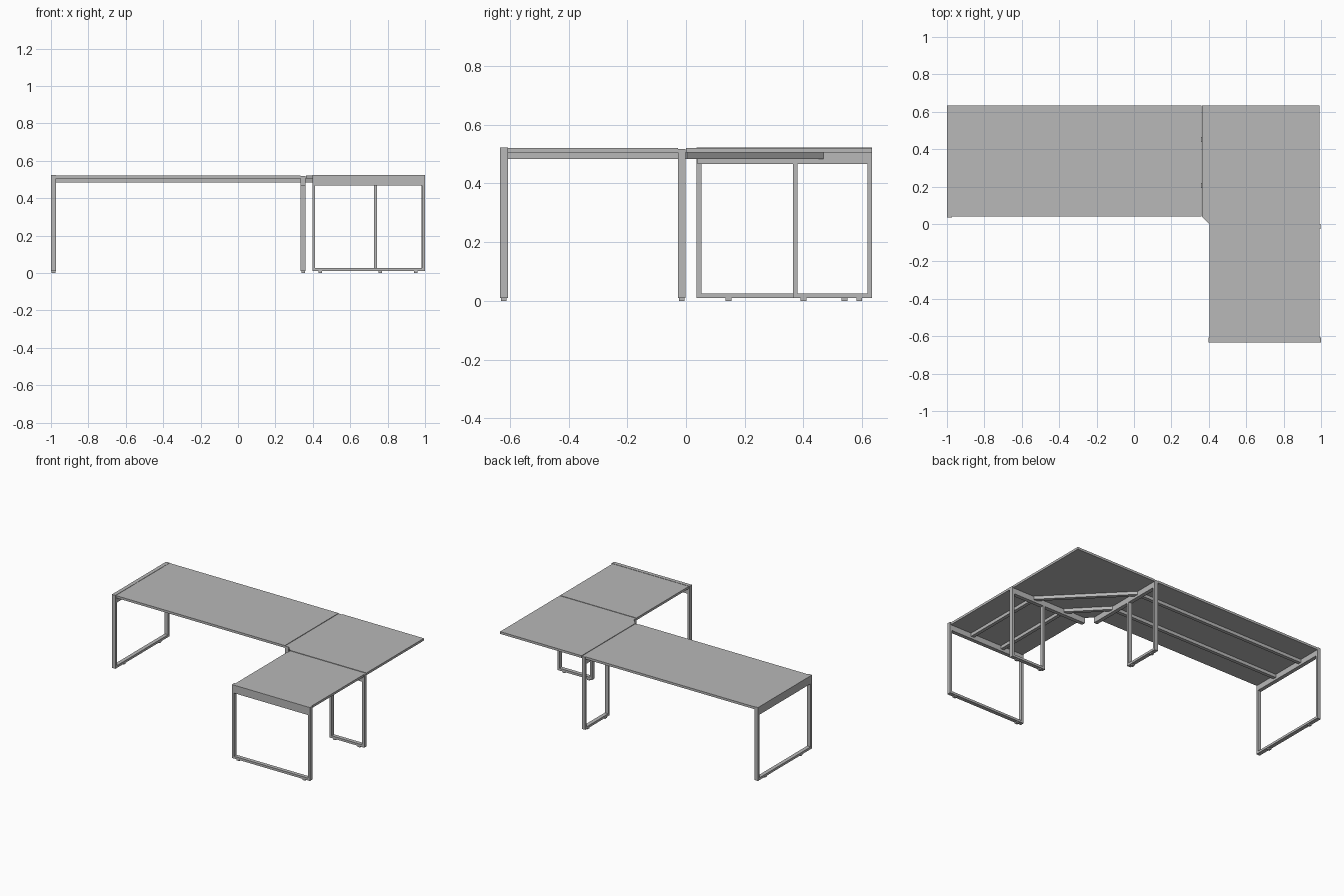
import bpy
import bmesh
from math import atan2, hypot
from mathutils import Matrix, Vector

cube = bpy.data.objects.get("Cube")
if cube:
    bpy.data.objects.remove(cube, do_unlink=True)

grey = bpy.data.materials.new("plain grey")
grey.use_nodes = True
colour = (0.48, 0.48, 0.48, 1)
grey.diffuse_color = colour
grey.node_tree.nodes["Principled BSDF"].inputs["Base Color"].default_value = colour

TOP = 0.523          # worktop height
BOARD = 0.505        # underside of the boards
RAIL = 0.483         # underside of the rails
APRON = 0.467        # underside of the frame heads
FLOOR = 0.01         # underside of the frames, above the feet
BAR = 0.016          # visible width of a frame bar
DEEP = 0.027         # depth of a frame


def add_object(name, bm):
    bmesh.ops.recalc_face_normals(bm, faces=bm.faces)
    mesh = bpy.data.meshes.new(name)
    bm.to_mesh(mesh)
    bm.free()
    mesh.materials.append(grey)
    obj = bpy.data.objects.new(name, mesh)
    bpy.context.collection.objects.link(obj)
    return obj


def add_box(bm, lo, hi):
    lo, hi = Vector(lo), Vector(hi)
    size = Matrix.Diagonal((*(hi - lo), 1))
    bmesh.ops.create_cube(bm, size=1, matrix=Matrix.Translation((lo + hi) / 2) @ size)


def slab(name, outline, z0, z1):
    """Flat board cut to an outline."""
    bm = bmesh.new()
    face = bm.faces.new([bm.verts.new((x, y, z0)) for x, y in outline])
    up = bmesh.ops.extrude_face_region(bm, geom=[face])["geom"]
    bmesh.ops.translate(bm, vec=(0, 0, z1 - z0),
                        verts=[v for v in up if isinstance(v, bmesh.types.BMVert)])
    return add_object(name, bm)


def rectangle(x0, y0, x1, y1):
    return [(x0, y0), (x1, y0), (x1, y1), (x0, y1)]


def frame(name, along_x, depth, start, end, leg_start, feet, head_top=TOP):
    """Closed loop leg: deep head, two posts and a floor bar, on small feet."""
    bm = bmesh.new()

    def part(u0, u1, z0, z1, inset=0.0):
        d0, d1 = depth + inset, depth + DEEP - inset
        if along_x:
            add_box(bm, (u0, d0, z0), (u1, d1, z1))
        else:
            add_box(bm, (d0, u0, z0), (d1, u1, z1))

    part(start, end, APRON, head_top)
    part(leg_start, leg_start + BAR, FLOOR, APRON)
    part(end - BAR, end, FLOOR, APRON)
    part(leg_start + BAR, end - BAR, FLOOR, FLOOR + BAR)
    for u in feet:
        part(u - 0.01, u + 0.01, 0, FLOOR, 0.004)
    return add_object(name, bm)


def brace(name, a, b, width=0.024):
    """Straight rail between two plan points."""
    a, b = Vector((*a, 0)), Vector((*b, 0))
    run = b - a
    bm = bmesh.new()
    add_box(bm, (0, -width / 2, RAIL), (hypot(run.x, run.y), width / 2, BOARD))
    turn = Matrix.Rotation(atan2(run.y, run.x), 4, "Z")
    bm.transform(Matrix.Translation(a) @ turn)
    return add_object(name, bm)


# Worktops
slab("main_top", rectangle(-0.973, 0.04, 0.334, 0.634), BOARD, TOP - 0.002)
slab("return_top", rectangle(0.403, -0.607, 0.993, -0.028), BOARD, TOP - 0.002)
slab("corner_top", [(0.363, 0.04), (0.403, 0), (0.993, 0), (0.993, 0.634), (0.363, 0.634)],
     BOARD, TOP - 0.002)

# Wide end frames
frame("main_end_frame", False, -1.0, 0.036, 0.634, 0.036, (0.145, 0.54))
frame("return_end_frame", True, -0.634, 0.397, 1.0, 0.397, (0.44, 0.95))

# Narrow frames under the joints, their heads running the full depth
frame("main_joint_frame", False, 0.335, 0.04, 0.634, 0.364, (0.40, 0.59), TOP - 0.005)
frame("return_joint_frame", True, -0.028, 0.403, 0.996, 0.728, (0.76, 0.95), TOP - 0.005)

# Straight rails and the diagonal braces of the corner
for side, y, x in (("inner", 0.215, 0.57), ("outer", 0.46, 0.815)):
    brace("main_rail_" + side, (-0.973, y), (0.335, y))
    brace("return_rail_" + side, (x, -0.607), (x, -0.028))
    brace("corner_brace_" + side, (x, -0.005), (0.357, y))
